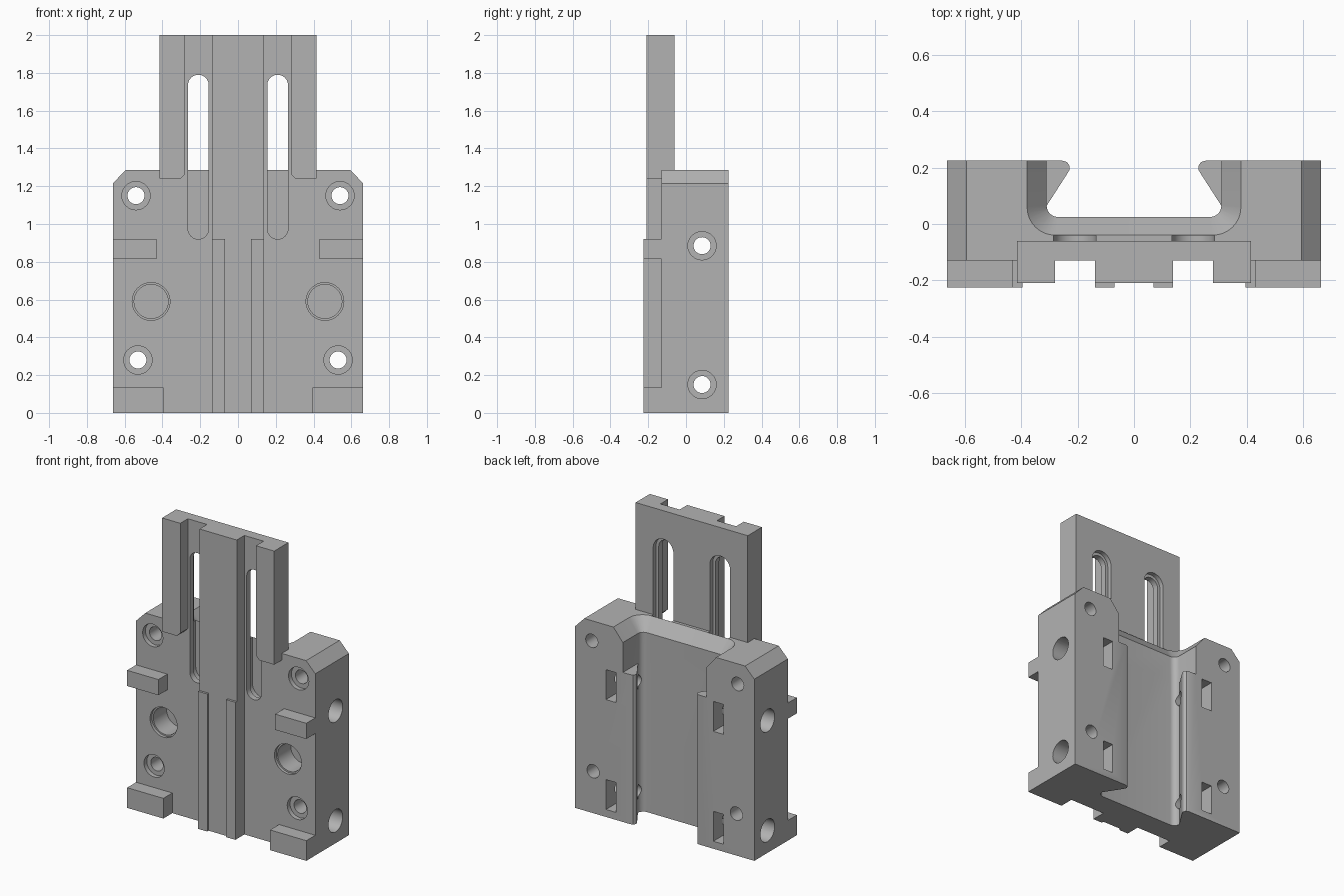
import bpy, bmesh
from math import sin, cos, pi, radians
from mathutils import Vector

old = bpy.data.objects.get("Cube")
if old:
    bpy.data.objects.remove(old, do_unlink=True)

grey = bpy.data.materials.new("plain_grey")
grey.use_nodes = True
grey.diffuse_color = (0.45, 0.45, 0.45, 1)
grey.node_tree.nodes["Principled BSDF"].inputs["Base Color"].default_value = (0.45, 0.45, 0.45, 1)


def place(axis, point, depth):
    """Lift a 2D point into space at a depth along the axis."""
    u, v = point
    return Vector({"x": (depth, u, v), "y": (u, depth, v), "z": (u, v, depth)}[axis])


def loft(name, axis, ring_a, a, ring_b, b):
    """Solid joining two matching outlines."""
    bm = bmesh.new()
    low = [bm.verts.new(place(axis, p, a)) for p in ring_a]
    high = [bm.verts.new(place(axis, p, b)) for p in ring_b]
    bm.faces.new(low)
    bm.faces.new(high)
    n = len(low)
    for i in range(n):
        j = (i + 1) % n
        bm.faces.new((low[i], low[j], high[j], high[i]))
    bmesh.ops.recalc_face_normals(bm, faces=bm.faces)
    mesh = bpy.data.meshes.new(name)
    bm.to_mesh(mesh)
    bm.free()
    mesh.materials.append(grey)
    obj = bpy.data.objects.new(name, mesh)
    bpy.context.collection.objects.link(obj)
    return obj


def prism(name, axis, ring, a, b):
    return loft(name, axis, ring, a, ring, b)


def rect(u0, u1, v0, v1):
    return [(u0, v0), (u1, v0), (u1, v1), (u0, v1)]


def circle(u, v, r, n=32):
    return [(u + r * cos(2 * pi * i / n), v + r * sin(2 * pi * i / n)) for i in range(n)]


def stadium(u, r, v0, v1, n=12):
    """Upright slot with round ends."""
    top = [(u + r * cos(pi * i / n), v1 - r + r * sin(pi * i / n)) for i in range(n + 1)]
    low = [(u - r * cos(pi * i / n), v0 + r - r * sin(pi * i / n)) for i in range(n + 1)]
    return top + low


def corner(w, y, r, n=8):
    """Rounded lower right corner of a channel."""
    return [(w - r + r * sin(pi / 2 * i / n), y + r - r * cos(pi / 2 * i / n)) for i in range(n + 1)]


def mirrored(half):
    return half + [(-x, y) for x, y in reversed(half)]


def pocket(w, y, r):
    return mirrored(corner(w, y, r) + [(w, 0.3)])


def cut(target, cutter):
    mod = target.modifiers.new("cut", "BOOLEAN")
    mod.operation = "DIFFERENCE"
    mod.solver = "EXACT"
    mod.object = cutter
    bpy.context.view_layer.objects.active = target
    bpy.ops.object.modifier_apply(modifier=mod.name)
    bpy.data.objects.remove(cutter, do_unlink=True)


# Main block with chamfered top corners
body = prism("body_block", "y", mirrored(
    [(0.663, 0), (0.663, 1.215), (0.595, 1.285)]), -0.13, 0.225)

# Dovetail channel in the back, with a wider flared mouth on top
lip = [(0.236, 0.18), (0.229, 0.192), (0.229, 0.207), (0.238, 0.22), (0.255, 0.225), (0.255, 0.3)]
cut(body, prism("channel", "z", mirrored(corner(0.31, 0.025, 0.04) + lip), -0.1, 1.4))
cut(body, prism("mouth", "z", pocket(0.31, 0.025, 0.04), 1.0, 1.205))
cut(body, loft("flare", "z", pocket(0.31, 0.025, 0.04), 1.2, pocket(0.392, -0.051, 0.11), 1.3))

# Cross bores, counterbored on both sides
for z in (0.15, 0.885):
    cut(body, prism("bore", "x", circle(0.085, z, 0.045), -1, 1))
    for s in (-1, 1):
        cut(body, prism("counterbore", "x", circle(0.085, z, 0.075), s * 0.5, s))
        cut(body, prism("nut_slot", "y", rect(s * 0.36, s * 0.435, z - 0.1, z + 0.1), 0.0, 0.3))

# Screw holes and blind sockets in the front
for s in (-1, 1):
    for x, z in ((0.54, 1.15), (0.53, 0.28)):
        cut(body, prism("screw_hole", "y", circle(s * x, z, 0.045), -0.3, 0.3))
        cut(body, prism("screw_seat", "y", circle(s * x, z, 0.075), -0.3, -0.1))
    cut(body, prism("socket", "y", circle(s * 0.46, 0.59, 0.09), -0.3, 0.03))
    cut(body, prism("socket_rim", "y", circle(s * 0.46, 0.59, 0.1), -0.3, -0.11))

# Upright back plate
plate = prism("upright_plate", "y", rect(-0.415, 0.415, 1.285, 2.0), -0.13, -0.06)

# Long stepped slots through the plate and into the block
for s in (-1, 1):
    for part in (body, plate):
        cut(part, prism("slot", "y", stadium(s * 0.21, 0.055, 0.92, 1.79), -0.3, -0.04))
        cut(part, prism("wide_slot", "y", stadium(s * 0.21, 0.075, 0.90, 1.81), -0.09, -0.04))

parts = [body, plate]

# Central rib on the front
parts.append(prism("center_rib", "y", rect(-0.138, 0.138, 0, 2.0), -0.21, -0.13))

for s, side in ((1, "left"), (-1, "right")):
    # Side rail with a chamfered lower inner corner
    rail = [(s * x, z) for x, z in
            ((0.415, 1.24), (0.305, 1.24), (0.28, 1.265), (0.28, 2.0), (0.415, 2.0))]
    parts.append(prism(side + "_rail", "y", rail, -0.21, -0.13))
    # Thin guide strip on the rib
    parts.append(prism(side + "_guide_strip", "y",
                       rect(s * 0.07, s * 0.138, 0, 0.92), -0.225, -0.21))
    # Locating tabs
    parts.append(prism(side + "_upper_tab", "y",
                       rect(s * 0.432, s * 0.663, 0.815, 0.92), -0.225, -0.13))
    parts.append(prism(side + "_lower_tab", "y",
                       rect(s * 0.395, s * 0.663, 0, 0.135), -0.225, -0.13))

# Smooth the round walls, keep edges crisp
bpy.ops.object.select_all(action="DESELECT")
for obj in parts:
    obj.select_set(True)
bpy.context.view_layer.objects.active = body
bpy.ops.object.shade_smooth_by_angle(angle=radians(30))
